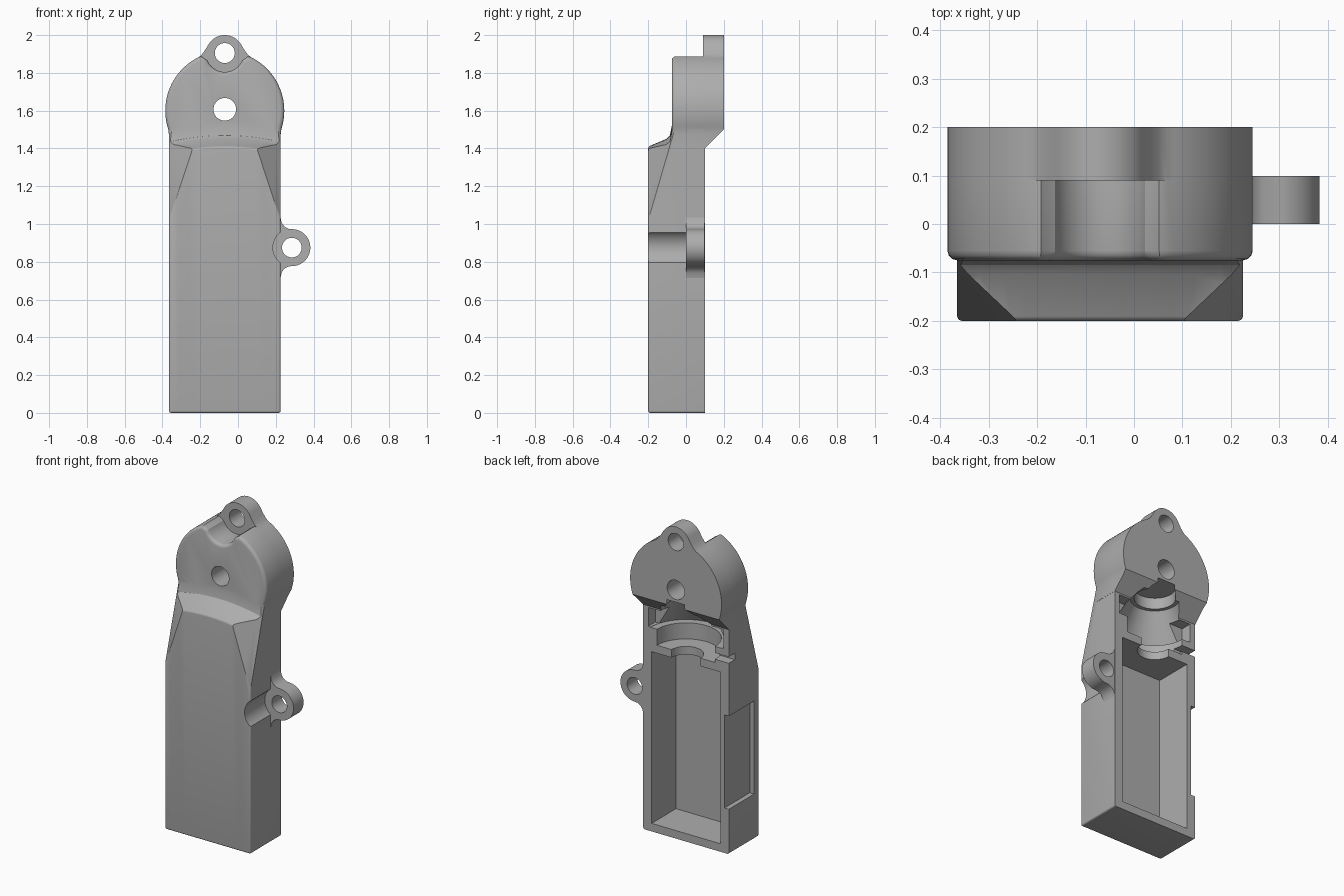
import bpy, bmesh
from math import sin, cos, pi, radians
from mathutils import Vector, Matrix

if "Cube" in bpy.data.objects:
    bpy.data.objects.remove(bpy.data.objects["Cube"])

CX = -0.07          # centre line of the housing
HALF = 0.295        # half width of the body
HEAD_Z, HEAD_R = 1.6, 0.315

grey = bpy.data.materials.new("plain grey")
grey.use_nodes = True
grey.diffuse_color = (0.42, 0.42, 0.42, 1)
grey.node_tree.nodes["Principled BSDF"].inputs["Base Color"].default_value = grey.diffuse_color


def make(name, bm):
    bmesh.ops.recalc_face_normals(bm, faces=bm.faces[:])
    mesh = bpy.data.meshes.new(name)
    bm.to_mesh(mesh)
    bm.free()
    mesh.materials.append(grey)
    obj = bpy.data.objects.new(name, mesh)
    bpy.context.collection.objects.link(obj)
    return obj


def arc(cx, cz, r, a0, a1, n):
    steps = [radians(a0 + (a1 - a0) * i / n) for i in range(n + 1)]
    return [(cx + r * cos(a), cz + r * sin(a)) for a in steps]


def mirrored(half):
    """Close a right-hand outline (bottom to top) about the centre line."""
    pts = half + [(-x, z) for x, z in reversed(half) if abs(x) > 1e-5]
    return [(x + CX, z) for x, z in pts]


def prism(outline, y0, y1, bevel=0):
    """Extrude an (x, z) outline along y, optionally rounding its front rim."""
    bm = bmesh.new()
    face = bm.faces.new([bm.verts.new((x, y0, z)) for x, z in outline])
    ext = bmesh.ops.extrude_face_region(bm, geom=[face], use_keep_orig=True)
    bmesh.ops.translate(bm, vec=(0, y1 - y0, 0),
                        verts=[v for v in ext["geom"] if isinstance(v, bmesh.types.BMVert)])
    bmesh.ops.recalc_face_normals(bm, faces=bm.faces[:])
    if bevel:
        rim = [e for e in bm.edges if all(abs(v.co.y - y0) < 1e-5 for v in e.verts)]
        bmesh.ops.bevel(bm, geom=rim, offset=bevel, segments=3, profile=0.5,
                        affect='EDGES', clamp_overlap=True)
    return bm


def box(x0, x1, y0, y1, z0, z1):
    return prism([(x0, z0), (x1, z0), (x1, z1), (x0, z1)], y0, y1)


def turned(r0, r1, z0, z1):
    """Round cutter about the vertical motor axis."""
    bm = bmesh.new()
    bmesh.ops.create_cone(bm, cap_ends=True, segments=64, radius1=r0, radius2=r1,
                          depth=z1 - z0, matrix=Matrix.Translation((CX, 0.1, (z0 + z1) / 2)))
    return bm


def combine(target, bm, operation):
    tool = make("helper", bm)
    tool.hide_render = True
    mod = target.modifiers.new("join", 'BOOLEAN')
    mod.object, mod.operation, mod.solver = tool, operation, 'EXACT'
    bpy.context.view_layer.objects.active = target
    bpy.ops.object.modifier_apply(modifier=mod.name)
    bpy.data.objects.remove(tool)


def cut_plane(bm, co, no, remove=True):
    res = bmesh.ops.bisect_plane(bm, geom=bm.verts[:] + bm.edges[:] + bm.faces[:],
                                 plane_co=co, plane_no=no, clear_outer=remove)
    if remove:
        bmesh.ops.holes_fill(bm, edges=[e for e in res["geom_cut"]
                                        if isinstance(e, bmesh.types.BMEdge)])


# Long body: side profile extruded across x, with rounded front edges
profile = [(-0.2, 0), (0.1, 0), (0.1, 1.55), (-0.065, 1.55), (-0.074, 1.49),
           (-0.085, 1.435), (-0.105, 1.415), (-0.2, 1.375)]
bm = bmesh.new()
side = bm.faces.new([bm.verts.new((CX - HALF, y, z)) for y, z in profile])
ext = bmesh.ops.extrude_face_region(bm, geom=[side], use_keep_orig=True)
bmesh.ops.translate(bm, vec=(2 * HALF, 0, 0),
                    verts=[v for v in ext["geom"] if isinstance(v, bmesh.types.BMVert)])
bmesh.ops.recalc_face_normals(bm, faces=bm.faces[:])
sharp = []
for e in bm.edges:
    mid = (e.verts[0].co + e.verts[1].co) / 2
    if mid.y < 0.09 and mid.z < 1.4 and e.calc_face_angle(0) > 0.5:
        sharp.append(e)
bmesh.ops.bevel(bm, geom=sharp, offset=0.03, segments=4, profile=0.5,
                affect='EDGES', clamp_overlap=True)

# Arch the shoulder upwards in the middle
for i in range(-5, 6):
    cut_plane(bm, (CX + i * 0.05, 0, 0), (1, 0, 0), remove=False)
for v in bm.verts:
    if v.co.y < 0 and 1.3 < v.co.z < 1.5:
        v.co.z += 0.035 * (1 - ((v.co.x - CX) / HALF) ** 2)

# Slanted facets on both front corners of the shoulder
for s in (-1, 1):
    a = Vector((CX + s * HALF, -0.2, 1.02))
    b = Vector((CX + s * 0.17, -0.2, 1.4))
    c = Vector((CX + s * HALF, -0.075, 1.45))
    n = (b - a).cross(c - a)
    cut_plane(bm, a, n if n.y < 0 else -n)
housing = make("gear_housing", bm)

# Round head: front layer with a scallop, back layer with the top lug
base = [(HALF + 0.001, 1.4), (HALF + 0.001, 1.475)]
head_arc = arc(0, HEAD_Z, HEAD_R, -18, 64, 28)
scallop = [(0.122, 1.888), (0.107, 1.876)] + arc(0, 1.905, 0.1, -22, -90, 12)
combine(housing, prism(mirrored(base + head_arc + scallop), -0.075, 0.095, 0.02), 'UNION')
lug = [(0.122, 1.897), (0.105, 1.92)] + arc(0, 1.9, 0.1, 32, 90, 12)
back = prism(mirrored(base + head_arc + lug), 0.09, 0.2)
cut_plane(back, (0, 0.1, 1.4), (0, 1, -1))
combine(housing, back, 'UNION')

# Scallop and lug on the left side
EX, EZ = 0.285, 0.875
combine(housing, prism(arc(EX, EZ, 0.1, 0, 351, 39), -0.3, 0.0), 'DIFFERENCE')
edge = CX + HALF
upper = [(edge - 0.03, EZ + 0.16), (edge, EZ + 0.16), (edge + 0.006, EZ + 0.132),
         (edge + 0.02, EZ + 0.112), (edge + 0.042, EZ + 0.1)]
lower = [(x, 2 * EZ - z) for x, z in reversed(upper)]
combine(housing, prism(upper + arc(EX, EZ, 0.098, 78, -78, 24) + lower, 0.0, 0.099), 'UNION')

# Battery bay, motor seat, bell and shaft recesses open to the back
combine(housing, box(CX - 0.237, CX + 0.237, -0.14, 0.3, 0.05, 1.12), 'DIFFERENCE')
for r0, r1, z0, z1 in ((0.1, 0.1, 1.1, 1.19), (0.2, 0.2, 1.17, 1.28),
                       (0.245, 0.14, 1.27, 1.46), (0.117, 0.117, 1.45, 1.53)):
    combine(housing, turned(r0, r1, z0, z1), 'DIFFERENCE')
combine(housing, box(CX - 0.26, CX + 0.26, 0.03, 0.15, 1.272, 1.39), 'DIFFERENCE')

# Wire slot and shallow side pocket on the right side
combine(housing, box(CX - 0.4, CX - 0.15, 0.04, 0.15, 1.19, 1.23), 'DIFFERENCE')
combine(housing, box(CX - 0.4, CX - HALF + 0.03, -0.15, 0.15, 0.28, 0.86), 'DIFFERENCE')

# Through holes: top lug, output shaft, side lug
for x, z, r in ((CX, 1.905, 0.053), (CX, 1.607, 0.06), (EX, EZ, 0.052)):
    combine(housing, prism(arc(x, z, r, 0, 350, 35), -0.4, 0.4), 'DIFFERENCE')

bpy.ops.object.select_all(action='DESELECT')
housing.select_set(True)
bpy.context.view_layer.objects.active = housing
bpy.ops.object.shade_smooth_by_angle(angle=radians(32))
